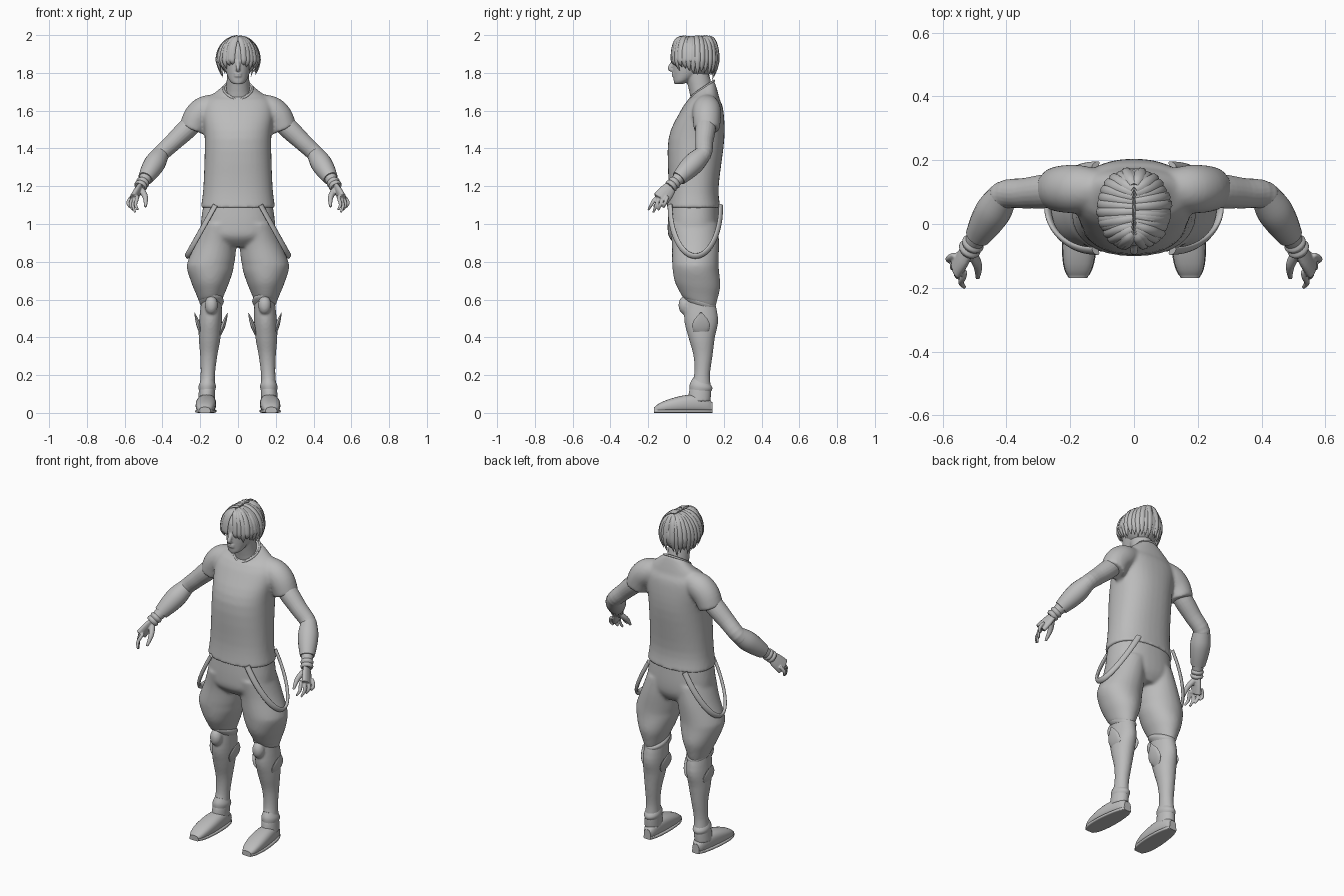
import bpy, bmesh, math, random
from mathutils import Vector, Matrix

random.seed(4)
if "Cube" in bpy.data.objects:
    bpy.data.objects.remove(bpy.data.objects["Cube"], do_unlink=True)

grey = bpy.data.materials.new("plain_grey")
grey.use_nodes = True
grey.diffuse_color = (.5, .5, .5, 1)
grey.node_tree.nodes["Principled BSDF"].inputs["Base Color"].default_value = grey.diffuse_color

SHOULDER = Vector((.2, .11, 1.57))
ELBOW = Vector((.41, .09, 1.37))
WRIST = Vector((.51, -.07, 1.21))
KNUCKLE = Vector((.555, -.135, 1.13))


def along(start, end, count):
    """Evenly spaced points on a straight line."""
    return [start.lerp(end, i / (count - 1)) for i in range(count)]


def spline(rows, steps=4):
    """Smooth curve through rows of equal length."""
    out = []
    for i in range(len(rows) - 1):
        before, here, after, beyond = (rows[max(0, min(j, len(rows) - 1))] for j in range(i - 1, i + 3))
        for step in range(steps):
            t = step / steps
            out.append([q + t / 2 * (r - p + t * (2 * p - 5 * q + 4 * r - s + t * (3 * (q - r) + s - p)))
                        for p, q, r, s in zip(before, here, after, beyond)])
    return out + [list(rows[-1])]


def oval(count, power=2):
    """Unit superellipse."""
    for i in range(count):
        angle = math.tau * i / count
        yield [math.copysign(abs(v) ** (2 / power), v) for v in (math.cos(angle), math.sin(angle))]


def skin(bm, rings):
    """Bridge rings of points and cap both ends."""
    loops = [[bm.verts.new(p) for p in ring] for ring in rings]
    for low, high in zip(loops, loops[1:]):
        for i in range(len(low)):
            bm.faces.new((low[i - 1], low[i], high[i], high[i - 1]))
    bm.faces.new(loops[0])
    bm.faces.new(loops[-1])


def stack(bm, rows, x=lambda z: 0, tilt=lambda z: 0, power=2):
    """Level rings given as height, depth position, half width, half depth."""
    skin(bm, [[(x(z) + c * wide, y + s * deep, z + s * tilt(z)) for c, s in oval(36, power)]
              for z, y, wide, deep in spline(rows)])


def tube(bm, path, widths, thick=1, centre=None, sides=14):
    """Rings along a path, thin towards the centre point or else sideways."""
    rows = spline([(*p, w) for p, w in zip(path, widths)])
    points = [Vector(row[:3]) for row in rows]
    rings = []
    for i, p in enumerate(points):
        ahead = (points[min(i + 1, len(points) - 1)] - points[max(i - 1, 0)]).normalized()
        out = p - centre if centre else Vector((1, 0, 0))
        across = ahead.cross(out).normalized()
        out = across.cross(ahead)
        size = max(rows[i][3], .002)
        rings.append([p + (across * c + out * s * thick) * size for c, s in oval(sides)])
    skin(bm, rings)


def ball(bm, position, size):
    place = Matrix.Translation(position) @ Matrix.Diagonal((*size, 1))
    bmesh.ops.create_uvsphere(bm, u_segments=24, v_segments=14, radius=1, matrix=place)


def part(name, fill, mirror=True, voxel=0, smooth=4):
    """Make one object; a voxel size fuses its overlapping volumes."""
    bm = bmesh.new()
    fill(bm)
    bmesh.ops.recalc_face_normals(bm, faces=bm.faces)
    mesh = bpy.data.meshes.new(name)
    bm.to_mesh(mesh)
    bm.free()
    mesh.materials.append(grey)
    ob = bpy.data.objects.new(name, mesh)
    bpy.context.collection.objects.link(ob)
    bpy.ops.object.select_all(action="DESELECT")
    ob.select_set(True)
    bpy.context.view_layer.objects.active = ob
    bpy.ops.object.shade_smooth_by_angle(angle=math.radians(50))
    if mirror:
        ob.modifiers.new("mirror", "MIRROR").use_mirror_merge = False
    if voxel:
        fuse = ob.modifiers.new("fuse", "REMESH")
        fuse.mode, fuse.voxel_size, fuse.use_smooth_shade = "VOXEL", voxel, True
        soften = ob.modifiers.new("soften", "SMOOTH")
        soften.factor, soften.iterations = .5, smooth


# Head, neck and face
def head(bm):
    stack(bm, [(1.74, -.04, .02, .02), (1.76, -.02, .045, .045), (1.83, .03, .07, .1),
               (1.92, .04, .075, .105), (1.97, .045, .05, .07)])
    stack(bm, [(1.62, .09, .08, .06), (1.7, .08, .063, .062), (1.83, .05, .058, .065)])
    tube(bm, [Vector((0, -.06, 1.87)), Vector((0, -.085, 1.825)), Vector((0, -.065, 1.815))], [.008, .013, .01])
    for height in (1.795, 1.783):
        ball(bm, (0, -.066, height), (.02, .01, .005))
    for side in (1, -1):
        ball(bm, (side * .03, -.058, 1.873), (.022, .011, .006))
        ball(bm, (side * .03, -.054, 1.854), (.013, .009, .006))
        ball(bm, (side * .075, .045, 1.845), (.01, .02, .03))


# Hair: a cap under two layers of locks falling from a centre parting
def lock(bm, side, back, layer):
    turn = math.radians(-74 + 164 * back)
    end = 1.845 - .075 * back ** .7 + random.uniform(-.015, .015) + layer * .04
    grow = 1 + random.uniform(-.03, .03) - layer * .03
    path, widths = [], []
    for i in range(8):
        t = i / 7
        fall = math.pi / 2 * min(t / .6, 1)
        drop = max(0, t - .6) / .4
        reach = math.sin(fall) * grow * (1 - .17 * drop ** 1.5)
        parting = .08 * (1 - math.sin(fall))
        path.append(Vector((side * (.107 * reach * math.cos(turn) + .003),
                            .045 + (.124 * reach + parting) * math.sin(turn),
                            1.865 + .123 * grow * math.cos(fall) - (1.865 - end) * drop)))
        widths.append(.017 * math.sin(math.pi * (1 + 3 * t) / 4) ** .6 if t < 1 else 0)
    tube(bm, path, widths, thick=.6, centre=Vector((0, .045, 1.82)), sides=6)


def hair(bm):
    ball(bm, (0, .062, 1.88), (.1, .113, .104))
    count = 14
    for side in (1, -1):
        for layer in (0, 1):
            for i in range(count):
                lock(bm, side, (i + layer / 2) / count, layer)


part("head", head, mirror=False, voxel=.005, smooth=3)
part("hair", hair, mirror=False)


# Shirt with fused sleeves and a low front neckline
def shirt(bm):
    stack(bm, [(1.085, .04, .197, .142), (1.2, .04, .183, .133), (1.45, .055, .176, .148), (1.6, .085, .19, .113),
               (1.66, .095, .165, .083), (1.7, .095, .11, .065), (1.72, .085, .075, .062)],
          tilt=lambda z: .7 * max(0, z - 1.66), power=2.3)
    for side in (1, -1):
        sleeve = [Vector((side * x, .11, z)) for x, z in ((.1, 1.63), (.17, 1.605), (.215, 1.565), (.245, 1.5))]
        tube(bm, sleeve, [.06, .075, .075, .069], sides=24)


def collar(bm):
    ring = []
    for c, s in [*oval(32), (1, 0)]:
        ring.append(Vector((.076 * c, .084 + .064 * s, 1.716 + .043 * s - .014 * max(0, -s) ** 4)))
    tube(bm, ring, [.006] * len(ring), centre=Vector((0, .084, 1.6)), sides=8)


part("shirt", shirt, mirror=False, voxel=.009, smooth=6)
part("collar", collar, mirror=False)


# Arms, hands, bracers and wristbands
def arm(bm):
    tube(bm, along(SHOULDER, ELBOW, 4) + along(ELBOW, WRIST, 4)[1:],
         [.05, .054, .048, .045, .047, .038, .027], sides=20)
    tube(bm, along(WRIST, KNUCKLE, 3), [.028, .042, .046], thick=.45)
    for spread in (-1, -.33, .33, 1):
        base = KNUCKLE + Vector((.02, .032, 0)) * spread
        length = .07 - .02 * abs(spread + .3)
        tip = base + Vector((-.005, -.025 + .008 * spread, -length))
        bend = base.lerp(tip, .5) + Vector((.01, 0, 0))
        tube(bm, [base.lerp(WRIST, .2), base, bend, tip], [.009, .01, .0095, .006], sides=10)
    thumb = [Vector((0, -.02, -.03)), Vector((-.02, -.06, -.07)), Vector((-.02, -.1, -.12))]
    tube(bm, [WRIST + offset for offset in thumb], [.017, .015, .007], sides=10)


def bracer(bm):
    tube(bm, along(ELBOW, ELBOW.lerp(WRIST, .8), 4), [.045, .056, .052, .04], sides=20)


def wristband(bm):
    for t in (.95, 1.05):
        tube(bm, along(ELBOW.lerp(WRIST, t - .05), ELBOW.lerp(WRIST, t + .05), 3), [.03, .036, .03], sides=18)


part("arms", arm, voxel=.004)
part("bracers", bracer)
part("wristbands", wristband)


# Baggy trousers gathered under the knee, with hanging straps
def trousers(bm):
    stack(bm, [(1.12, .04, .18, .13), (1, .04, .197, .137), (.93, .04, .185, .13), (.88, .05, .09, .09)], power=2.3)
    for side in (1, -1):
        stack(bm, [(1, .04, .1, .13), (.9, .05, .11, .125), (.78, .05, .125, .123), (.69, .06, .1, .122),
                   (.63, .065, .075, .104), (.58, .07, .055, .084)],
              x=lambda z: side * (.147 - .25 * max(0, z - .78)), tilt=lambda z: -.12 * max(0, .8 - z))


def cuff(bm):
    stack(bm, [(.61, .07, .055, .08), (.59, .07, .065, .09), (.56, .07, .05, .07)],
          x=lambda z: .14, tilt=lambda z: -.03)


def strap(bm):
    path = []
    for i in range(13):
        angle = math.pi * i / 12
        hang = math.sin(angle)
        path.append(Vector((.12 + .15 * hang, .05 - .135 * math.cos(angle), 1.1 - .27 * hang)))
    tube(bm, path, [.016] * len(path), thick=.55, centre=Vector((.08, .04, .95)))


part("trousers", trousers, mirror=False, voxel=.009, smooth=7)
part("trouser_cuffs", cuff)
part("hanging_straps", strap)


# Lower legs with knee guards, boot flaps and ankle cuffs
def leg_line(z):
    return .17 - .05 * z


def lower_leg(bm):
    stack(bm, [(.64, .07, .05, .07), (.5, .08, .06, .09), (.4, .083, .058, .07), (.3, .09, .045, .05),
               (.2, .085, .038, .042), (.12, .075, .043, .058), (.06, .07, .045, .06)], x=leg_line)
    ball(bm, (leg_line(.57), -.005, .57), (.035, .035, .05))


def flap(bm):
    middle = Vector((.145, .08, .4))
    for lean in (.085, -.09):
        tube(bm, along(middle + Vector((lean / 2, 0, 0)), middle + Vector((lean, 0, .13)), 4),
             [.012, .046, .04, .005], thick=.25)


def ankle_cuff(bm):
    stack(bm, [(.17, .08, .035, .045), (.14, .08, .046, .06), (.11, .07, .04, .05)],
          x=leg_line, tilt=lambda z: -.012)


part("lower_legs", lower_leg, voxel=.007)
part("boot_flaps", flap)
part("ankle_cuffs", ankle_cuff)


# Shoes: rounded sections from heel to toe over a flat sole
def footprint(bm, height, lip, power):
    rings = []
    for i in range(17):
        t = .5 - .5 * math.cos(math.pi * i / 16)
        swell = max(math.sin(math.pi * t), .05) ** .25
        tall, wide = height(t, swell), (.047 + .012 * t) * swell + lip
        rings.append([(.162 + .014 * t + c * wide, .14 - .31 * t, tall + s * tall) for c, s in oval(24, power)])
    skin(bm, rings)


part("shoes", lambda bm: footprint(bm, lambda t, swell: (.06 - .028 * t) * swell, 0, 2.5))
part("soles", lambda bm: footprint(bm, lambda t, swell: .009, .002, 5))
